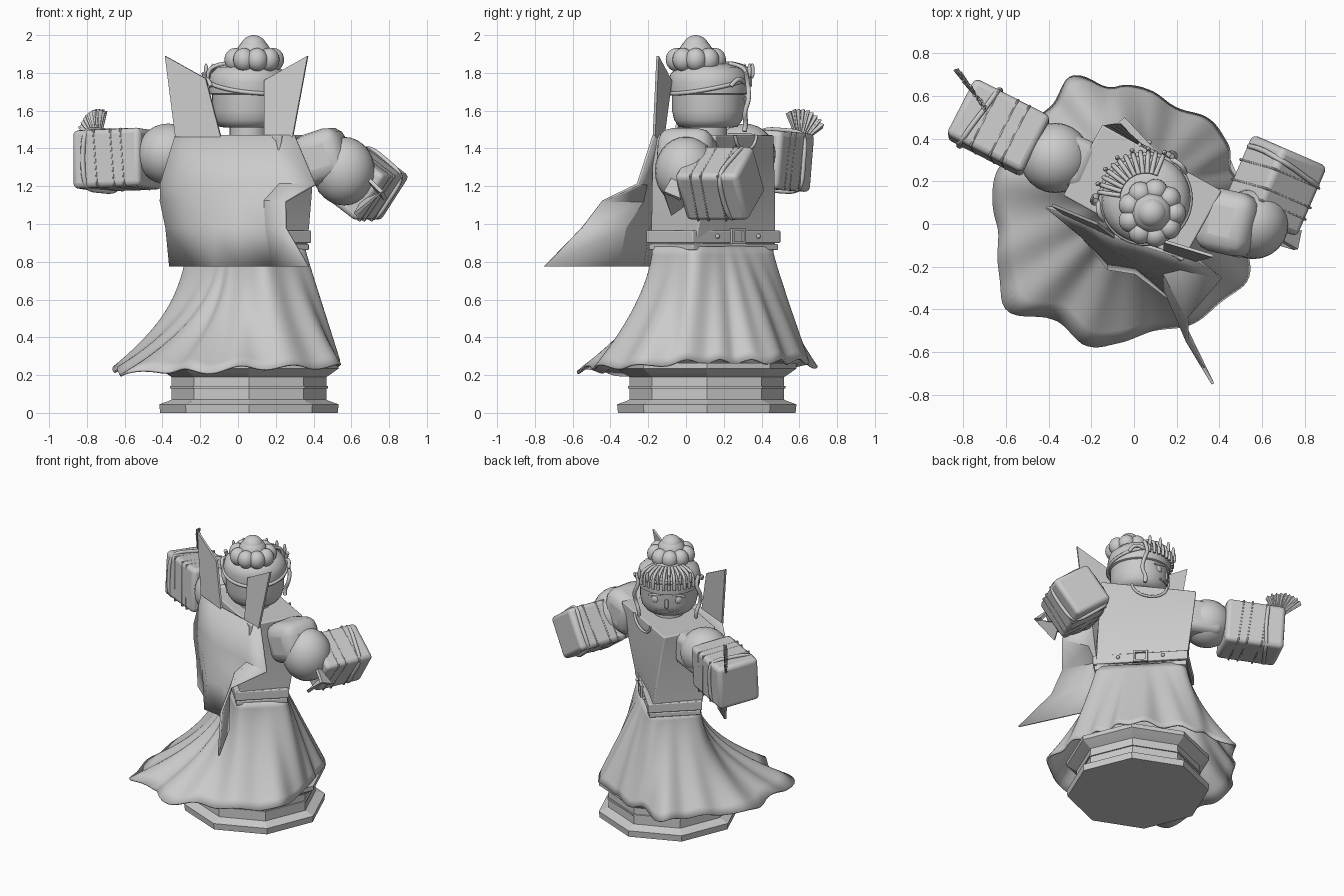
import bpy, bmesh, math
from mathutils import Vector, Matrix

if "Cube" in bpy.data.objects:
    bpy.data.objects.remove(bpy.data.objects["Cube"])

grey = bpy.data.materials.new("plain_grey")
grey.diffuse_color = (0.6, 0.6, 0.6, 1)
grey.use_nodes = True
grey.node_tree.nodes["Principled BSDF"].inputs["Base Color"].default_value = grey.diffuse_color
sin, cos, rad, pi = math.sin, math.cos, math.radians, math.pi


def finish(ob, smooth=35, bevel=0, thick=0, segs=3):
    ob.data.materials.append(grey)
    if thick:
        m = ob.modifiers.new("thickness", 'SOLIDIFY')
        m.thickness, m.offset = thick, 0
    if bevel:
        m = ob.modifiers.new("bevel", 'BEVEL')
        m.width, m.segments = bevel, segs
    if smooth:
        bpy.ops.object.select_all(action='DESELECT')
        bpy.context.view_layer.objects.active = ob
        ob.select_set(True)
        bpy.ops.object.shade_smooth_by_angle(angle=rad(smooth))
    return ob


def mesh(name, verts, faces, **kw):
    me = bpy.data.meshes.new(name)
    me.from_pydata(verts, [], faces)
    bm = bmesh.new()
    bm.from_mesh(me)
    bmesh.ops.recalc_face_normals(bm, faces=bm.faces)
    bm.to_mesh(me)
    bm.free()
    ob = bpy.data.objects.new(name, me)
    bpy.context.collection.objects.link(ob)
    return finish(ob, **kw)


def loft(name, rings, caps=True, closed=True, **kw):
    n = len(rings[0])
    faces = [(i * n + j, i * n + (j + 1) % n, (i + 1) * n + (j + 1) % n, (i + 1) * n + j)
             for i in range(len(rings) - 1) for j in range(n if closed else n - 1)]
    if caps:
        faces += [tuple(range(n)), tuple(range((len(rings) - 1) * n, len(rings) * n))]
    return mesh(name, [p for r in rings for p in r], faces, **kw)


def lathe(name, centre, profile, n=48, **kw):
    return loft(name, [[(centre[0] + r * cos(2 * pi * k / n), centre[1] + r * sin(2 * pi * k / n), z)
                        for k in range(n)] for r, z in profile], **kw)


def ball(name, loc, r, scale=(1, 1, 1), rot=0):
    bpy.ops.mesh.primitive_uv_sphere_add(segments=24, ring_count=14, radius=r, location=loc, rotation=(0, 0, rot))
    ob = bpy.context.object
    ob.name, ob.scale = name, scale
    return finish(ob, 60)


def frame(axis, roll=0):
    """Rotation whose x runs along axis, z as upright as it can be, then rolled."""
    x = Vector(axis).normalized()
    y = Vector((0, 0, 1)).cross(x).normalized()
    return Matrix((x, y, x.cross(y))).transposed() @ Matrix.Rotation(rad(roll), 3, 'X')


def box(name, loc, size, rot, bevel=0.0, **kw):
    pts = [Vector(loc) + rot @ Vector((a * size[0] / 2, b * size[1] / 2, c * size[2] / 2))
           for c in (-1, 1) for a, b in ((-1, -1), (1, -1), (1, 1), (-1, 1))]
    return loft(name, [pts[:4], pts[4:]], bevel=bevel, **kw)


def tube(name, pts, r, cyclic=False):
    cu = bpy.data.curves.new(name, 'CURVE')
    cu.dimensions, cu.bevel_depth, cu.bevel_resolution = '3D', r, 2
    cu.use_fill_caps = True
    sp = cu.splines.new('NURBS')
    sp.points.add(len(pts) - 1)
    for p, co in zip(sp.points, pts):
        p.co = (*co, 1)
    sp.use_endpoint_u, sp.use_cyclic_u, sp.order_u = not cyclic, cyclic, 3
    ob = bpy.data.objects.new(name, cu)
    bpy.context.collection.objects.link(ob)
    cu.materials.append(grey)


# --- octagonal pedestal
B = (0.058, 0.11)
lathe("pedestal", B, [(.47, 0), (.475, .045), (.42, .065), (.41, .07), (.41, .19), (.44, .21), (.475, .235),
                      (.475, .265)], n=8, smooth=0)
lathe("pedestal_ring", B, [(.40, .128), (.418, .13), (.418, .142), (.40, .144)], n=8, smooth=0)

# --- torso, twisted from waist to shoulders
C = Vector((0.04, 0.145))


def plan(w, d, a, z):
    u, f = Vector((cos(rad(a)), -sin(rad(a)))), Vector((sin(rad(a)), cos(rad(a))))
    return [(*(C + u * sx * w + f * sy * d), z) for sx, sy in ((-1, -1), (1, -1), (1, 1), (-1, 1))]


loft("torso", [plan(.30 + .02 * t, .165 + .025 * t, 46 - 17 * min(1, t * 1.05), .86 + .61 * t)
               for t in (0, .25, .5, .75, .96, 1)], bevel=.008, smooth=30)
for name, z0, z1, g in (("belt", .9, .965, .016), ("belt_trim", .862, .895, .007)):
    loft(name, [plan(.302 + g, .166 + g, 47, z) for z in (z0, z1)], bevel=.006)
FR = Vector((sin(rad(46)), cos(rad(46)), 0))
BK = Vector((*(C + FR.xy * .187), .935))
SIDE = Vector((-FR.y, FR.x, 0))
RF = frame(FR)
for s in (-1, 1):
    box("buckle_side", BK + SIDE * s * .042, (.02, .014, .08), RF)
    box("buckle_bar", BK + Vector((0, 0, s * .034)), (.02, .09, .014), RF)
    ball("belt_stud", BK + SIDE * s * .15, .012)
tube("necklace", [Vector((*C, 1.47)) + Vector((.47 * .195, .88 * .195, 0)) +
                  Vector((.88, -.47, 0)) * .12 * cos(pi * k / 8) - Vector((0, 0, .08 * sin(pi * k / 8)))
                  for k in range(9)], .009)

# --- flared skirt with folds, uneven hem
HEM = [(0, .45), (19, .43), (41, .48), (58, .44), (77, .44), (94, .52), (108, .5), (119, .66), (130, .6), (142, .6),
       (158, .62), (170, .68), (187, .715), (196, .685), (209, .77), (221, .86), (228, .75), (240, .71), (252, .77),
       (270, .64), (285, .65), (300, .63), (322, .63), (332, .56), (345, .5), (360, .45)]


def hem(a):
    for (a0, r0), (a1, r1) in zip(HEM, HEM[1:]):
        if a <= a1:
            return r0 + (r1 - r0) * (a - a0) / (a1 - a0)


rings, N, M = [], 180, 14
for i in range(M + 1):
    t, ring = i / M, []
    for k in range(N):
        a = 360 * k / N
        q = rad(a + 46)
        top = 1 / ((abs(cos(q)) / .30) ** 8 + (abs(sin(q)) / .175) ** 8) ** .125
        h = sum(hem((a + o) % 360) for o in (-4, -2, 0, 2, 4)) / 5
        wide = sum(hem((a + o) % 360) for o in range(-20, 21, 5)) / 9
        e = 1 + max(0, wide - .5) * 4.6
        fold = sin(rad(a * 15) + .8 * sin(rad(a * 3)))
        r = top + (wide - top) * t ** e + (h - wide) * t ** 2.2 + .008 * t * fold
        zb = .27 - .2 * max(0, h - .5) + .012 * fold
        ring.append((C.x + r * cos(rad(a)), C.y - .005 + r * sin(rad(a)), .88 + (zb - .88) * t))
    rings.append(ring)
loft("skirt", rings, caps=False, thick=.012, smooth=50)

# --- cape: rows of points from shoulders to hem
CAPE = [(1.47, (-.33, .06), (-.2, 0), (-.08, -.06), (.05, -.1), (.18, -.14), (.3, -.17)),
        (1.21, (-.41, .08), (-.25, -.02), (-.1, -.12), (.05, -.15), (.22, -.21), (.41, -.255)),
        (1.12, (-.41, .08), (-.25, -.05), (-.11, -.13), (.03, -.19), (.14, -.23), (.25, -.44)),
        (.98, (-.38, .07), (-.24, -.06), (-.12, -.18), (.01, -.2), (.15, -.32), (.25, -.55)),
        (.775, (-.36, .06), (-.22, -.06), (-.12, -.21), (.01, -.23), (.18, -.36), (.37, -.75))]
loft("cape", [[(x, y, row[0]) for x, y in row[1:]] for row in CAPE], caps=False, closed=False, thick=.014, smooth=25)

# --- stand-up collar panels
mesh("collar_left", [(-.33, .05, 1.46), (-.09, -.06, 1.46), (-.17, -.0, 1.77), (-.385, .09, 1.89)], [(0, 1, 2, 3)],
     thick=.014, smooth=0)
mesh("collar_right", [(.29, -.17, 1.46), (.14, -.12, 1.46), (.14, -.08, 1.76), (.37, -.15, 1.89)], [(0, 1, 2, 3)],
     thick=.014, smooth=0)

# --- neck, head and hair
H = Vector((.055, .118))
lathe("neck", H, [(.1, 1.44), (.1, 1.55)], n=24)
lathe("head", H, [(.12, 1.51), (.155, 1.515), (.18, 1.55), (.192, 1.6), (.192, 1.75)], smooth=50)
lathe("hair_cap", H, [(.195, 1.685), (.205, 1.69), (.21, 1.75), (.2, 1.795), (.165, 1.83), (.1, 1.85), (.03, 1.855)],
      smooth=50)
bun = Vector((.083, .052, 1.87))
ball("bun_core", bun + Vector((0, 0, .02)), .095)
ball("bun_top", bun + Vector((0, 0, .057)), .073)
for k in range(9):
    d = Vector((cos(k * pi * 2 / 9), sin(k * pi * 2 / 9), 0))
    ball("bun_ball", bun + d * .105, .056, (1, 1, 1.1))


def polar(az, r, z):
    return Vector((H.x + r * cos(rad(az)), H.y + r * sin(rad(az)), z))


FACE = 120
# comb of strips over the forehead, each with a small spike
for k in range(12):
    az = FACE - 52 + 104 * k / 11
    tube("comb_strip", [polar(az, .12, 1.85), polar(az, .19, 1.84), polar(az, .225, 1.79), polar(az, .22, 1.73)], .011)
    if k % 2 == 0:
        ball("comb_bead", polar(az, .235, 1.81), .014, (.8, .8, 2.8))
tube("hair_band", [polar(az, .213, 1.735 + .045 * cos(rad(az - FACE))) for az in range(0, 360, 20)], .011, True)
for s in (-1, 1):
    a = FACE + s * 62
    tube("hair_strand", [polar(a, .235, 1.80), polar(a - s * 8, .23, 1.74), polar(a, .255, 1.66),
                         polar(a + s * 4, .235, 1.59), polar(a - s * 5, .225, 1.53), polar(a - s * 2, .22, 1.49)], .013)
    tube("side_loop", [polar(a, .22, 1.75), polar(a + s * 15, .24, 1.79), polar(a + s * 25, .22, 1.73)], .012)
    # face features
    ball("eye", polar(FACE + s * 25, .19, 1.64), .024, (.5, 1, 1), rad(FACE + s * 25))
    tube("brow", [polar(FACE + s * 12, .194, 1.685), polar(FACE + s * 25, .196, 1.678),
                  polar(FACE + s * 38, .194, 1.66)], .008)
    ball("mouth_corner", polar(FACE + s * 22, .19, 1.565), .007)
box("nose", polar(FACE, .193, 1.62), (.02, .024, .06), frame((cos(rad(FACE)), sin(rad(FACE)), 0)), .004)
tube("mouth", [polar(FACE + o, .187, 1.563 + .004 * cos(rad(o * 4))) for o in (-14, -7, 0, 7, 14)], .004)


# --- arms: rounded shoulder, blocky forearm with raised bands
def forearm(side, centre, axis, size, roll):
    R, c = frame(axis, roll), Vector(centre)
    box(side + "_forearm", c, size, R, .028, smooth=40)
    for off in (-.10, -.04, .06):
        tilt = R @ Matrix.Rotation(.08, 3, 'Y')
        box(side + "_cuff_band", c + R @ Vector((off, 0, 0)), (.011, size[1] + .003, size[2] + .003), tilt, .003, segs=1)
    # bracelet hugging the block: a squarish loop
    loop = []
    for k in range(24):
        x, y = cos(2 * pi * k / 24), sin(2 * pi * k / 24)
        m = (x ** 6 + y ** 6) ** (1 / 6)
        loop.append(c + R @ Vector((.10 + .03 * x, (size[1] / 2 + .006) * x / m, (size[2] / 2 + .006) * y / m)))
    tube(side + "_bracelet", loop, .013, True)


forearm("left", (-.635, .452, 1.34), (-.45, .23, -.02), (.40, .30, .31), 4)
ball("left_shoulder", (-.37, .31, 1.37), .165, (1, 1, .98))
box("left_upper_arm", (-.32, .31, 1.36), (.26, .24, .23), frame((-.45, .2, -.02)), .05)
forearm("right", (.66, .18, 1.215), (.13, .3, 0), (.36, .285, .295), 35)
box("right_upper_arm", (.45, .005, 1.355), (.27, .30, .28), frame((.9, -.2, .3)), .08)
ball("right_elbow", (.56, -.0, 1.28), .165, (1, 1, 1.1))
mesh("right_ribbon", [(.66, -.06, 1.27), (.78, -.03, 1.13), (.76, -.12, 1.17), (.66, .02, 1.12), (.62, -.08, 1.05)],
     [(0, 1, 2), (2, 3, 4)], thick=.02, smooth=0)

# --- pleated hand fan
piv, hd = Vector((-.74, .6, 1.42)), Vector((-.6, .8, 0))
side = Vector((.8, .6, 0))
arc = []
for k in range(19):
    q = rad(30 + 85 * k / 18)
    arc.append(piv + (hd * cos(q) + Vector((0, 0, 1)) * sin(q)) * (.19 if k % 2 else .183) + side * (.008 if k % 2 else -.008))
mesh("fan_leaf", [piv] + arc, [(0, k, k + 1) for k in range(1, 19)], thick=.006, smooth=0)
for p in arc[::3]:
    tube("fan_rib", [piv, (piv + p) / 2, p], .006)
